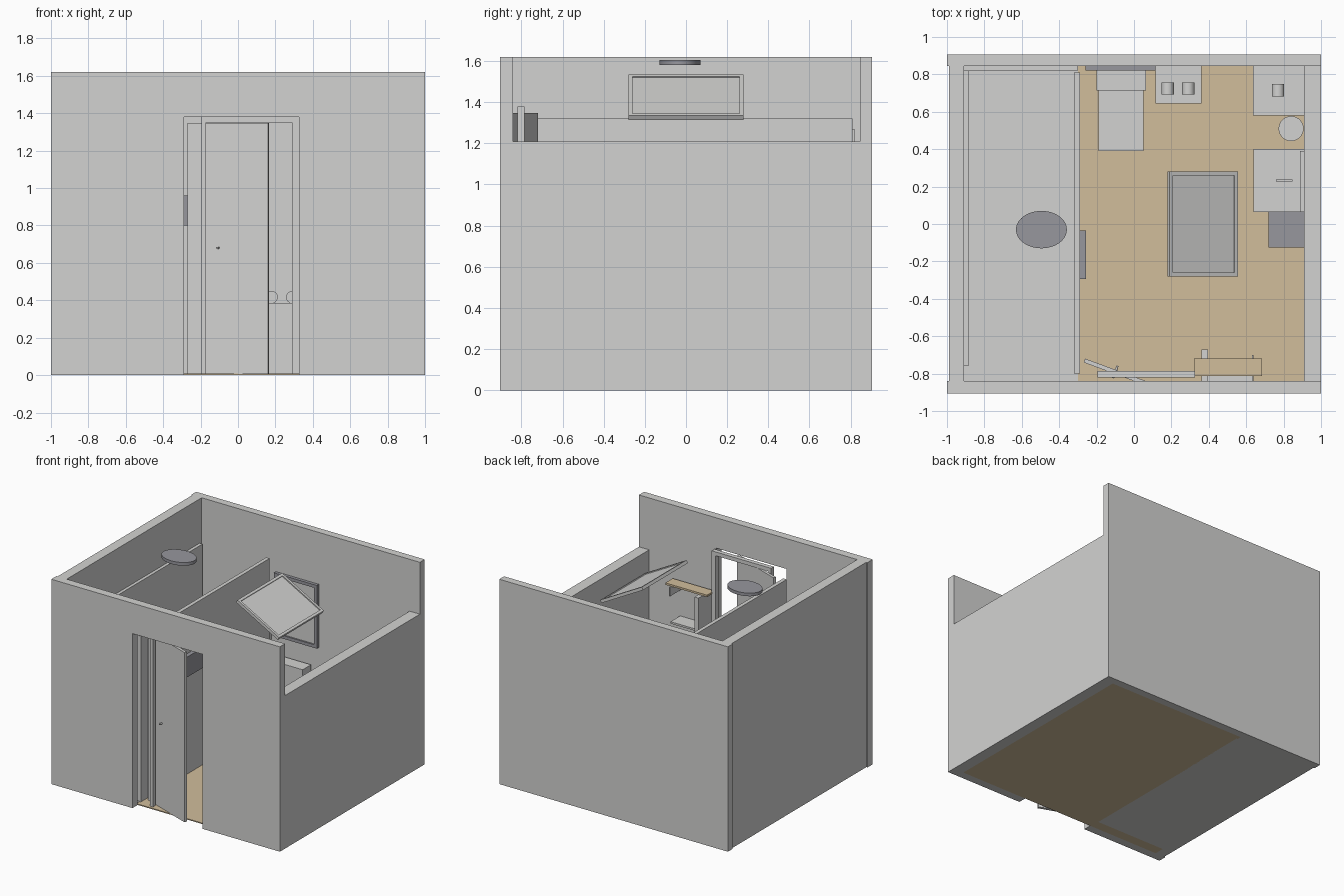
import bpy, math
from mathutils import Vector

if "Cube" in bpy.data.objects:
    bpy.data.objects.remove(bpy.data.objects["Cube"])


def mat(name, rgb):
    m = bpy.data.materials.new(name)
    m.diffuse_color = (*rgb, 1)
    m.use_nodes = True
    m.node_tree.nodes["Principled BSDF"].inputs["Base Color"].default_value = m.diffuse_color
    return m


GREY = mat("pale_grey", (0.65, 0.65, 0.64))
WOOD = mat("light_wood", (0.64, 0.51, 0.33))
DARK = mat("slate_grey", (0.31, 0.31, 0.34))


def box(name, x, y, z, m=GREY):
    """Box from (min, max) ranges."""
    bpy.ops.mesh.primitive_cube_add(size=1, location=[sum(r) / 2 for r in (x, y, z)])
    o = bpy.context.object
    o.name = name
    for v in o.data.vertices:
        v.co = Vector([c * (r[1] - r[0]) for c, r in zip(v.co, (x, y, z))])
    o.data.materials.append(m)
    return o


def cyl(name, loc, r, depth, m=GREY, rot=(0, 0, 0), scale=(1, 1, 1), n=32):
    bpy.ops.mesh.primitive_cylinder_add(vertices=n, radius=r, depth=depth, location=loc, rotation=rot)
    o = bpy.context.object
    o.name = name
    o.scale = scale
    o.data.materials.append(m)
    bpy.ops.object.shade_smooth_by_angle()
    return o


H = 1.62
L, R = -0.29, 0.325       # doorway sides
DOOR_TOP = 1.38

# Outer walls
box("back_wall", (-1, 1), (0.845, 0.905), (0, H))
box("left_wall", (-0.99, -0.91), (-0.84, 0.845), (0, H))
box("right_wall", (0.91, 1), (-0.84, 0.845), (0, 1.21))
box("front_wall_left", (-1, L), (-0.905, -0.84), (0, H))
box("front_wall_right", (R, 1), (-0.905, -0.84), (0, H))
box("front_wall_lintel", (L, R), (-0.905, -0.84), (DOOR_TOP, H))

# Floors
box("wood_floor", (-0.30, 0.91), (-0.84, 0.845), (0, 0.008), WOOD)
box("wood_floor_strip", (-0.91, -0.30), (-0.84, -0.76), (0, 0.004), WOOD)
box("strip_cover", (-0.91, -0.30), (-0.84, -0.76), (0.004, 0.012))
box("side_floor", (-0.91, -0.30), (-0.76, 0.845), (0, 0.012))

# Inner partition and wall lining
box("partition", (-0.32, -0.29), (-0.80, 0.81), (0, 1.32))
box("wall_lining", (-0.91, -0.885), (-0.76, 0.82), (0.012, 1.27))
box("back_lining", (-0.91, -0.30), (0.82, 0.845), (0.012, 0.80))

# Door frame
FY = (-0.82, -0.785)
box("door_jamb_left", (-0.195, -0.17), FY, (0, DOOR_TOP))
box("door_jamb_right", (0.29, R), FY, (0, DOOR_TOP))
box("door_head", (-0.17, 0.29), FY, (1.35, DOOR_TOP))

# Open door with knobs
a, b = Vector((-0.265, -0.73, 0)), Vector((0.163, -0.888, 0))
d = b - a
door = box("door", (-d.length / 2, d.length / 2), (-0.011, 0.011), (0.006, 1.348))
mid = (a + b) / 2
ang = math.atan2(d.y, d.x)
door.location.x, door.location.y = mid.x, mid.y
door.rotation_euler.z = ang
side = Vector((-d.y, d.x, 0)).normalized()
for s in (-1, 1):
    p = a + d * 0.385 + side * s * 0.02 + Vector((0, 0, 0.68))
    cyl("door_knob", p, 0.006, 0.03, rot=(math.pi / 2, 0, ang), n=12)

# Tilted framed panel
lo, hi = Vector((0.55, 0, 1.325)), Vector((0.185, 0, 1.525))
w = (lo - hi).length / 2
tilt = math.atan2(hi.z - lo.z, lo.x - hi.x)
pivot = (lo + hi) / 2
T = (-0.012, 0.012)
HY = 0.28
parts = [
    ("panel_sheet", (-w + 0.02, w - 0.02), (-HY + 0.02, HY - 0.02), (-0.006, 0.004)),
    ("panel_frame_high", (-w, -w + 0.02), (-HY, HY), T),
    ("panel_frame_low", (w - 0.02, w), (-HY, HY), T),
    ("panel_frame_front", (-w + 0.02, w - 0.02), (-HY, -HY + 0.02), T),
    ("panel_frame_back", (-w + 0.02, w - 0.02), (HY - 0.02, HY), T),
]
for name, x, y, z in parts:
    o = box(name, x, y, z)
    c = o.location.copy()
    o.rotation_euler.y = tilt
    o.location = pivot + Vector((c.x * math.cos(tilt) + c.z * math.sin(tilt), c.y,
                                 -c.x * math.sin(tilt) + c.z * math.cos(tilt)))

# Oval ceiling lamp
cyl("oval_lamp", (-0.495, -0.03, 1.593), 0.1, 0.025, DARK, scale=(1.36, 1, 1), n=48)

# Framed mirror on the back wall
MY = (0.82, 0.845)
box("mirror_side_left", (-0.26, -0.235), MY, (0.71, 1.21), DARK)
box("mirror_side_right", (0.09, 0.115), MY, (0.71, 1.21), DARK)
box("mirror_bottom", (-0.235, 0.09), MY, (0.71, 0.735), DARK)
box("mirror_top", (-0.235, 0.09), MY, (1.185, 1.21), DARK)
box("mirror_sheet", (-0.235, 0.09), (0.832, 0.845), (0.735, 1.185))

# Seat unit below the mirror
box("seat_back", (-0.20, 0.065), (0.715, 0.82), (0.008, 0.57))
box("seat_base", (-0.19, 0.05), (0.39, 0.715), (0.008, 0.38))

# Cabinets along the back and right walls, with small rolls on top
box("back_cabinet", (0.115, 0.36), (0.645, 0.845), (0.008, 0.385))
box("corner_cabinet", (0.635, 0.91), (0.58, 0.845), (0.008, 0.385))
for x, y in ((0.18, 0.725), (0.29, 0.725), (0.77, 0.715)):
    cyl("roll", (x, y, 0.417), 0.033, 0.065, rot=(math.pi / 2, 0, 0))
cyl("round_stool", (0.84, 0.51, 0.18), 0.067, 0.345)

# Sink counter and the low dark box beside it
box("sink_counter", (0.64, 0.91), (0.065, 0.40), (0.008, 0.45))
box("splash_plate", (0.887, 0.91), (0.065, 0.39), (0.45, 0.47))
cyl("tap_post", (0.84, 0.232, 0.49), 0.008, 0.08, n=12)
box("tap_spout", (0.76, 0.84), (0.227, 0.237), (0.52, 0.532))
box("low_box", (0.72, 0.91), (-0.125, 0.065), (0.008, 0.35), DARK)

# Screen on the partition
box("wall_screen", (-0.29, -0.257), (-0.295, -0.035), (0.80, 0.96), DARK)

# Shelves beside the door
box("wood_shelf", (0.32, 0.685), (-0.812, -0.72), (1.04, 1.055), WOOD)
box("shelf_support", (0.36, 0.395), (-0.84, -0.67), (0.008, 1.04))
box("shelf_bracket", (0.63, 0.64), (-0.84, -0.70), (0.97, 1.04))
box("lower_shelf", (0.395, 0.64), (-0.84, -0.72), (0.745, 0.76))
